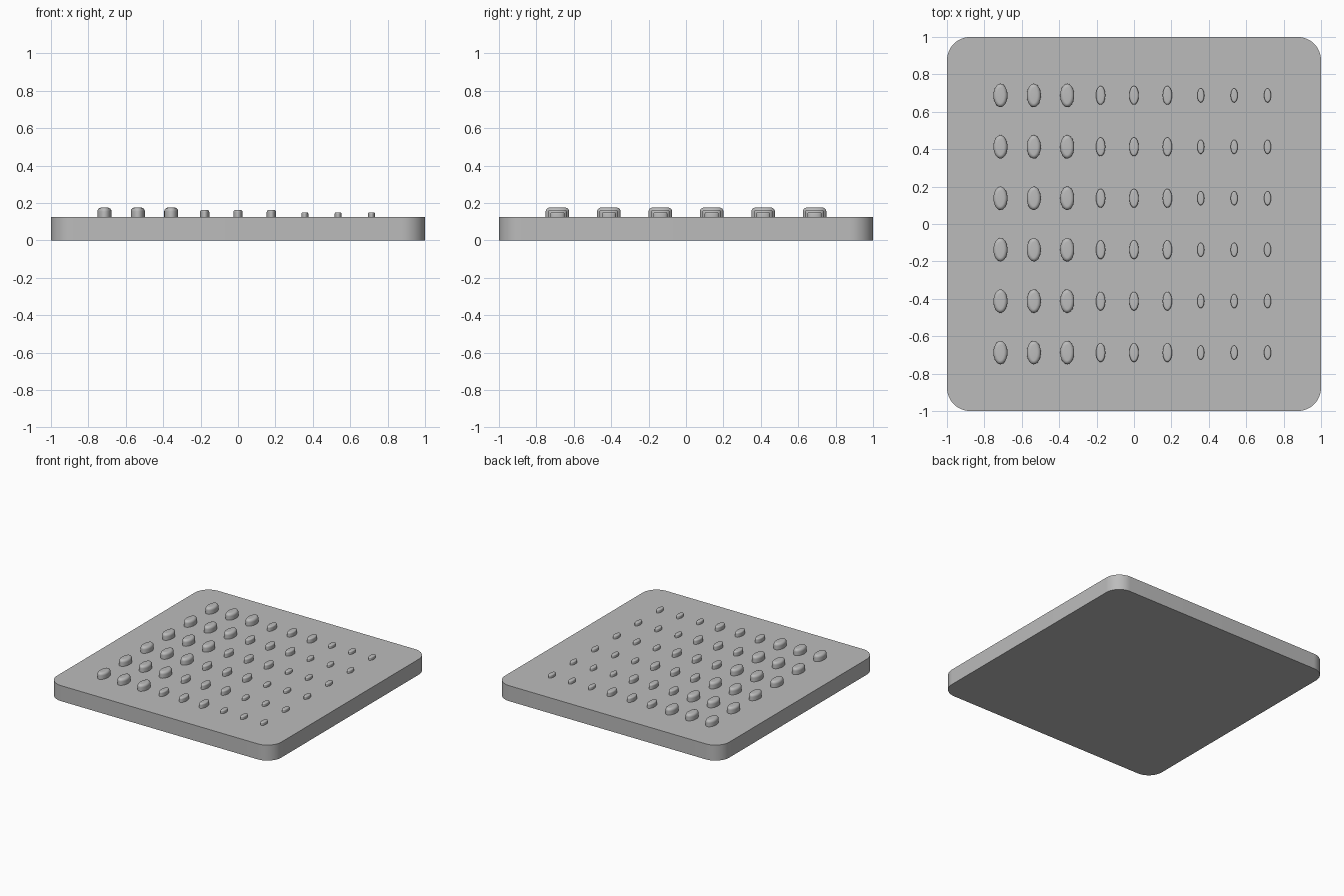
import bpy, bmesh
from math import sin, cos, pi, hypot, radians

if "Cube" in bpy.data.objects:
    bpy.data.objects.remove(bpy.data.objects["Cube"])

grey = bpy.data.materials.new("plain grey")
grey.use_nodes = True
COLOUR = (0.5, 0.5, 0.5, 1)
grey.diffuse_color = COLOUR
grey.node_tree.nodes["Principled BSDF"].inputs["Base Color"].default_value = COLOUR

PLATE_TOP = 0.125


def finish(bm, name):
    """Turn a bmesh into a grey mesh with smooth curves and sharp rims."""
    bmesh.ops.recalc_face_normals(bm, faces=bm.faces)
    for face in bm.faces:
        face.smooth = True
    for edge in bm.edges:
        edge.smooth = edge.calc_face_angle(0) < radians(30)
    mesh = bpy.data.meshes.new(name)
    bm.to_mesh(mesh)
    bm.free()
    mesh.materials.append(grey)
    return mesh


def place(name, mesh, location=(0, 0, 0)):
    obj = bpy.data.objects.new(name, mesh)
    obj.location = location
    bpy.context.collection.objects.link(obj)


def dot_mesh(name, width, length, height, segments=48, steps=6):
    """Upright oval stud whose top rim is rounded by a constant fillet."""
    a, b = width / 2, length / 2
    fillet = 0.9 * a * a / b
    sunk = -0.01
    profile = [(0, sunk)]
    for i in range(steps + 1):
        t = pi / 2 * i / steps
        profile.append((fillet * (1 - cos(t)), height - fillet * (1 - sin(t))))
    bm = bmesh.new()
    rings = []
    for inset, z in profile:
        ring = []
        for i in range(segments):
            t = 2 * pi * i / segments
            nx, ny = b * cos(t), a * sin(t)
            n = hypot(nx, ny)
            ring.append(bm.verts.new((a * cos(t) - inset * nx / n,
                                      b * sin(t) - inset * ny / n, z)))
        rings.append(ring)
    for low, high in zip(rings, rings[1:]):
        for i in range(segments):
            j = (i + 1) % segments
            bm.faces.new((low[i], low[j], high[j], high[i]))
    bm.faces.new(rings[0])
    bm.faces.new(rings[-1])
    return finish(bm, name)


# Square plate with rounded vertical corners
bm = bmesh.new()
bmesh.ops.create_cube(bm, size=2)
for v in bm.verts:
    v.co.z = PLATE_TOP if v.co.z > 0 else 0
corners = [e for e in bm.edges if abs(e.verts[0].co.z - e.verts[1].co.z) > 0.1]
bmesh.ops.bevel(bm, geom=corners, offset=0.125, segments=16, profile=0.5, affect='EDGES')
place("base_plate", finish(bm, "base_plate"))

# Three columns each of large, medium and small oval studs, six per column
sizes = [("large_stud", 0.075, 0.125, 0.05),
         ("medium_stud", 0.05, 0.1, 0.0375),
         ("small_stud", 0.0375, 0.075, 0.025)]
for group, (name, width, length, height) in enumerate(sizes):
    mesh = dot_mesh(name, width, length, height)
    for column in range(3):
        x = (group * 3 + column - 4) * 0.1785
        for row in range(6):
            place(f"{name}_{column + 1}_{row + 1}", mesh,
                  (x, (row - 2.5) * 0.275, PLATE_TOP))
